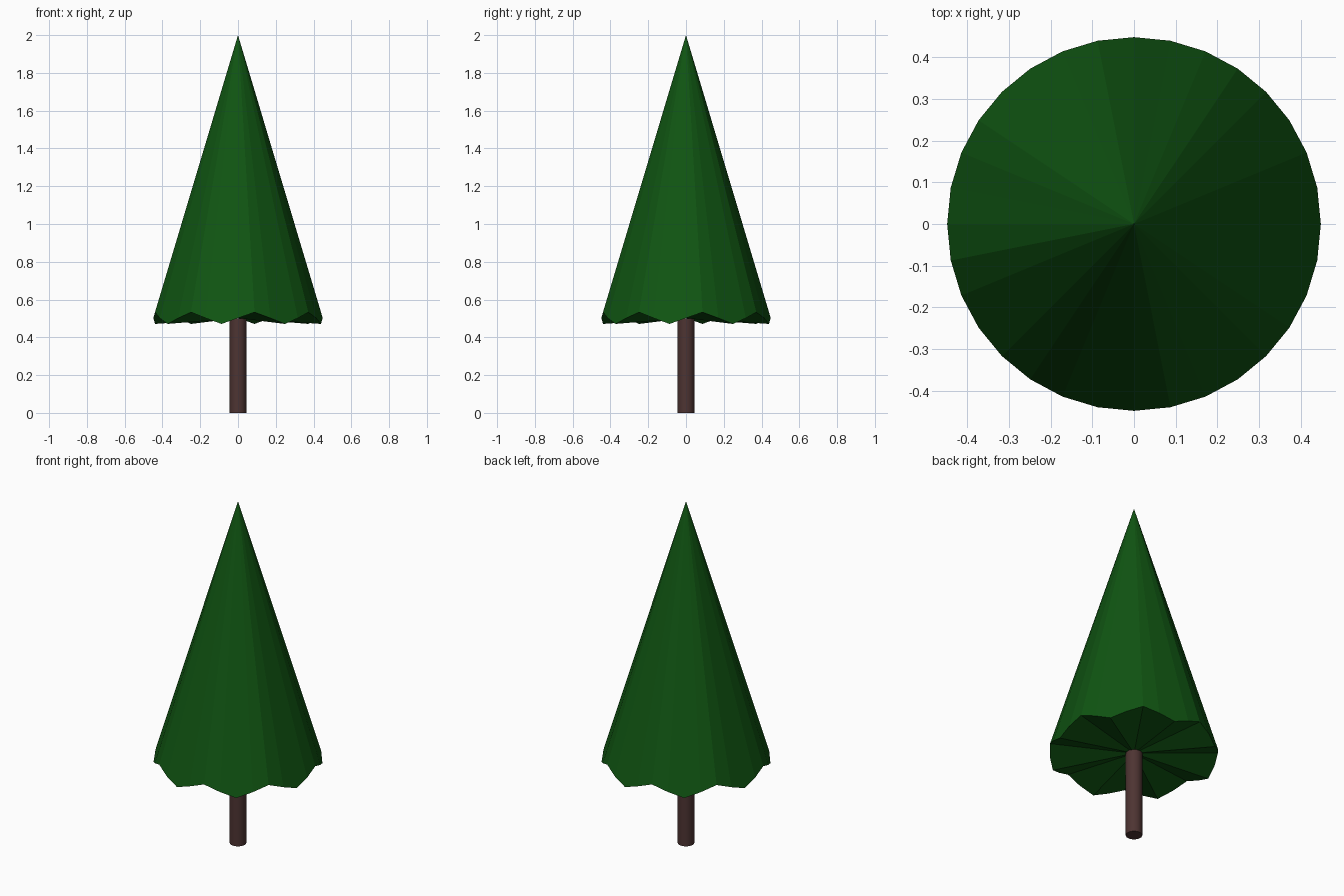
import bpy, bmesh
from math import sin, cos, pi, radians

if "Cube" in bpy.data.objects:
    bpy.data.objects.remove(bpy.data.objects["Cube"])


def paint(obj, name, rgb):
    mat = bpy.data.materials.new(name)
    mat.diffuse_color = (*rgb, 1)
    mat.use_nodes = True
    mat.node_tree.nodes["Principled BSDF"].inputs["Base Color"].default_value = mat.diffuse_color
    obj.data.materials.append(mat)


# trunk: slim smooth cylinder
bpy.ops.mesh.primitive_cylinder_add(vertices=32, radius=0.044, depth=0.5, location=(0, 0, 0.25))
trunk = bpy.context.object
trunk.name = "trunk"
bpy.ops.object.shade_smooth_by_angle(angle=radians(40))
paint(trunk, "bark", (0.075, 0.034, 0.032))

# foliage: flat-shaded cone whose rim rises and falls in eight waves
SIDES, RADIUS, RIM_Z, WAVE = 32, 0.448, 0.502, 0.031
bm = bmesh.new()
apex = bm.verts.new((0, 0, 2))
base = bm.verts.new((0, 0, RIM_Z))
rim = []
for i in range(SIDES):
    a = 2 * pi * i / SIDES
    rim.append(bm.verts.new((RADIUS * cos(a), RADIUS * sin(a), RIM_Z + WAVE * sin(8 * a))))
for i in range(SIDES):
    p, q = rim[i], rim[(i + 1) % SIDES]
    bm.faces.new((p, q, apex))
    bm.faces.new((q, p, base))
mesh = bpy.data.meshes.new("foliage")
bm.to_mesh(mesh)
bm.free()
foliage = bpy.data.objects.new("foliage", mesh)
bpy.context.collection.objects.link(foliage)
paint(foliage, "needles", (0.005, 0.09, 0.006))
